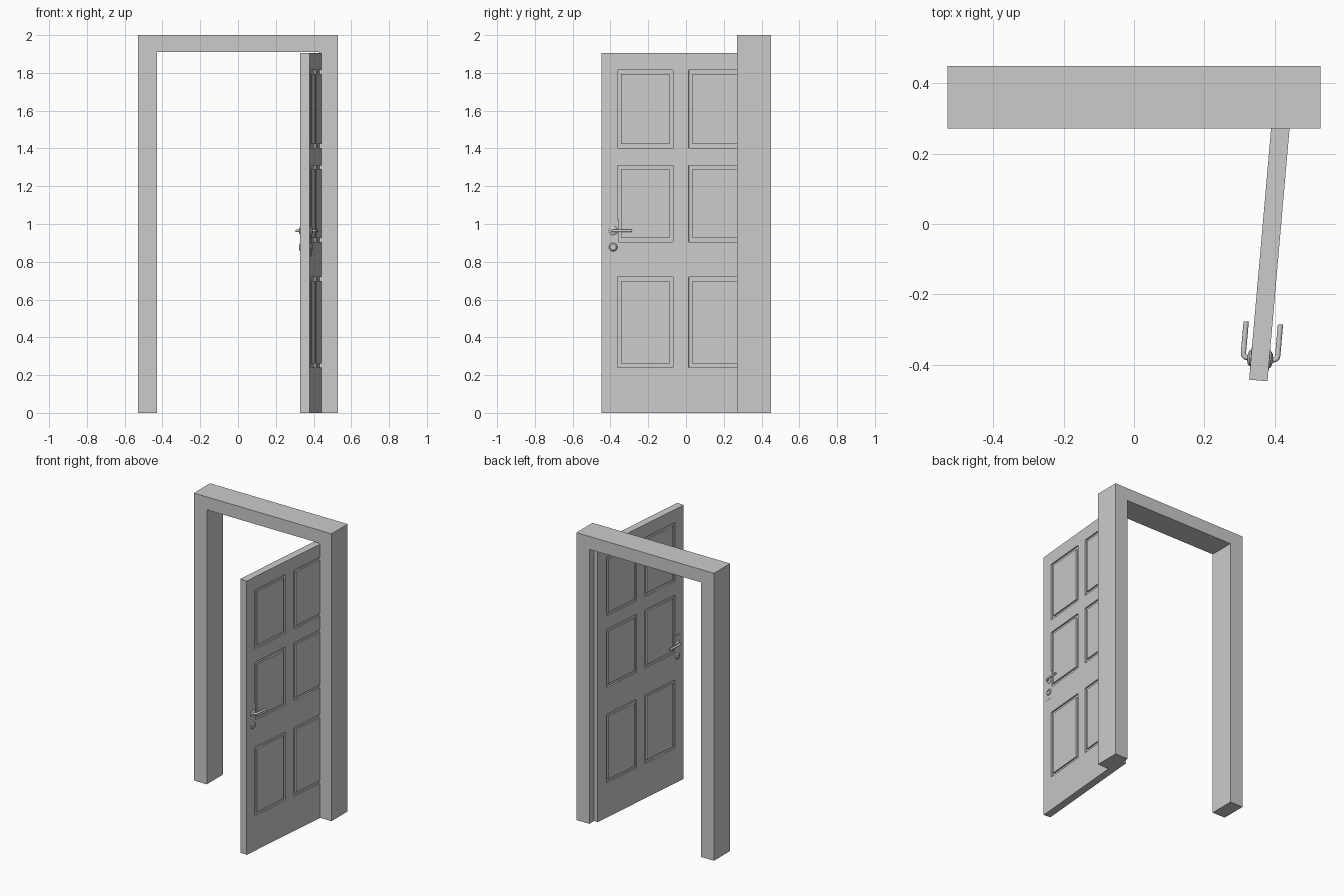
import bpy, bmesh, math
from mathutils import Vector, Matrix

if "Cube" in bpy.data.objects:
    bpy.data.objects.remove(bpy.data.objects["Cube"])

gray = bpy.data.materials.new("plain_gray")
gray.diffuse_color = (0.6, 0.6, 0.6, 1)
gray.use_nodes = True
gray.node_tree.nodes["Principled BSDF"].inputs["Base Color"].default_value = gray.diffuse_color

# Door placement: free edge near the front, swung open, 5 degrees short of square
DOOR = Matrix.Translation((0.3535, -0.445, 0)) @ Matrix.Rotation(math.radians(-5), 4, 'Z')
HALF = 0.0262      # half door thickness
GROOVE = 0.010     # groove depth around each panel


def finish(name, bm, matrix=None):
    bmesh.ops.recalc_face_normals(bm, faces=bm.faces[:])
    me = bpy.data.meshes.new(name)
    bm.to_mesh(me)
    bm.free()
    me.materials.append(gray)
    ob = bpy.data.objects.new(name, me)
    bpy.context.collection.objects.link(ob)
    if matrix:
        ob.matrix_world = matrix
    return ob


def box(name, lo, hi, matrix=None):
    bm = bmesh.new()
    bmesh.ops.create_cube(bm, size=1)
    for v in bm.verts:
        v.co = [l + (c + 0.5) * (h - l) for c, l, h in zip(v.co, lo, hi)]
    return finish(name, bm, matrix)


def smooth(ob):
    bpy.ops.object.select_all(action='DESELECT')
    ob.select_set(True)
    bpy.context.view_layer.objects.active = ob
    bpy.ops.object.shade_smooth_by_angle(angle=math.radians(35))


# Door frame: one U-shaped profile extruded in depth
bm = bmesh.new()
outline = [(-.53, 0), (-.53, 2), (.53, 2), (.53, 0), (.43, 0), (.43, 1.91), (-.43, 1.91), (-.43, 0)]
face = bm.faces.new([bm.verts.new((x, 0.271, z)) for x, z in outline])
ext = bmesh.ops.extrude_face_region(bm, geom=[face])
bmesh.ops.translate(bm, vec=(0, 0.178, 0),
                    verts=[e for e in ext["geom"] if isinstance(e, bmesh.types.BMVert)])
finish("door_frame", bm)

# Door leaf: a grid on each side, with a square groove around each of six panels
us = [0, .084, .381, .463, .760, .845]
zs = [0, .241, .719, .905, 1.31, 1.403, 1.814, 1.905]
bm = bmesh.new()


def push(f, dx):
    f = bmesh.ops.extrude_discrete_faces(bm, faces=[f])["faces"][0]
    bmesh.ops.translate(bm, vec=(dx, 0, 0), verts=f.verts[:])
    return f


for side in (-1, 1):
    grid = [[bm.verts.new((side * HALF, u, z)) for z in zs] for u in us]
    panels = []
    for i in range(len(us) - 1):
        for j in range(len(zs) - 1):
            f = bm.faces.new((grid[i][j], grid[i + 1][j], grid[i + 1][j + 1], grid[i][j + 1]))
            if i % 2 and j % 2:
                panels.append(f)
    bm.normal_update()
    for f in panels:
        f = push(f, -side * GROOVE)
        f.normal_update()
        bmesh.ops.inset_individual(bm, faces=[f], thickness=0.028, depth=0)
        push(f, side * GROOVE)
bmesh.ops.bridge_loops(bm, edges=[e for e in bm.edges if e.is_boundary])
finish("door_leaf", bm, DOOR)


# Round parts turned around the door's thickness axis
def turned(name, side, u, z, profile):
    bm = bmesh.new()
    vs = [bm.verts.new((side * w, u + r, z)) for r, w in profile]
    es = [bm.edges.new(p) for p in zip(vs, vs[1:])]
    bmesh.ops.spin(bm, geom=vs + es, cent=(0, u, z), axis=(1, 0, 0),
                   angle=math.tau, steps=24)
    bmesh.ops.remove_doubles(bm, verts=bm.verts[:], dist=1e-5)
    smooth(finish(name, bm, DOOR))


# Lever swept along a path with a rounded elbow
def lever(name, side, u, z):
    out, bend, rad, tip = 0.049, 0.012, 0.0075, 0.164
    path = [(HALF, u)]
    for k in range(7):
        a = math.pi / 2 * k / 6
        path.append((out - bend + bend * math.sin(a), u + bend - bend * math.cos(a)))
    path[1:] = [(w - 0, y) for w, y in path[1:]]
    path.append((out, tip))
    n = 16
    bm = bmesh.new()
    rings = []
    for i, (w, y) in enumerate(path):
        a, b = path[max(i - 1, 0)], path[min(i + 1, len(path) - 1)]
        t = Vector((b[0] - a[0], b[1] - a[1])).normalized()
        ring = []
        for k in range(n):
            c, s = rad * math.cos(math.tau * k / n), rad * math.sin(math.tau * k / n)
            ring.append(bm.verts.new((side * (w + t.y * c), y - t.x * c, z + s)))
        rings.append(ring)
    for r0, r1 in zip(rings, rings[1:]):
        for k in range(n):
            bm.faces.new((r0[k], r0[(k + 1) % n], r1[(k + 1) % n], r1[k]))
    bm.faces.new(rings[0])
    bm.faces.new(rings[-1])
    smooth(finish(name, bm, DOOR))


# Handle set on both faces of the door
for side, label in ((-1, "left"), (1, "right")):
    w = sorted((side * (HALF - 0.004), side * (HALF + 0.001)))
    box(f"handle_plate_{label}", (w[0], 0.032, 0.828), (w[1], 0.092, 1.024), DOOR)
    turned(f"handle_rose_{label}", side, 0.062, 0.964,
           [(0.024, HALF), (0.023, HALF + .004), (0.017, HALF + .008), (0.010, HALF + .010), (0, HALF + .010)])
    turned(f"lock_rose_{label}", side, 0.062, 0.878,
           [(0.023, HALF), (0.022, HALF + .004), (0.016, HALF + .009), (0.009, HALF + .009),
            (0.009, HALF + .006), (0, HALF + .006)])
    lever(f"handle_lever_{label}", side, 0.062, 0.964)
